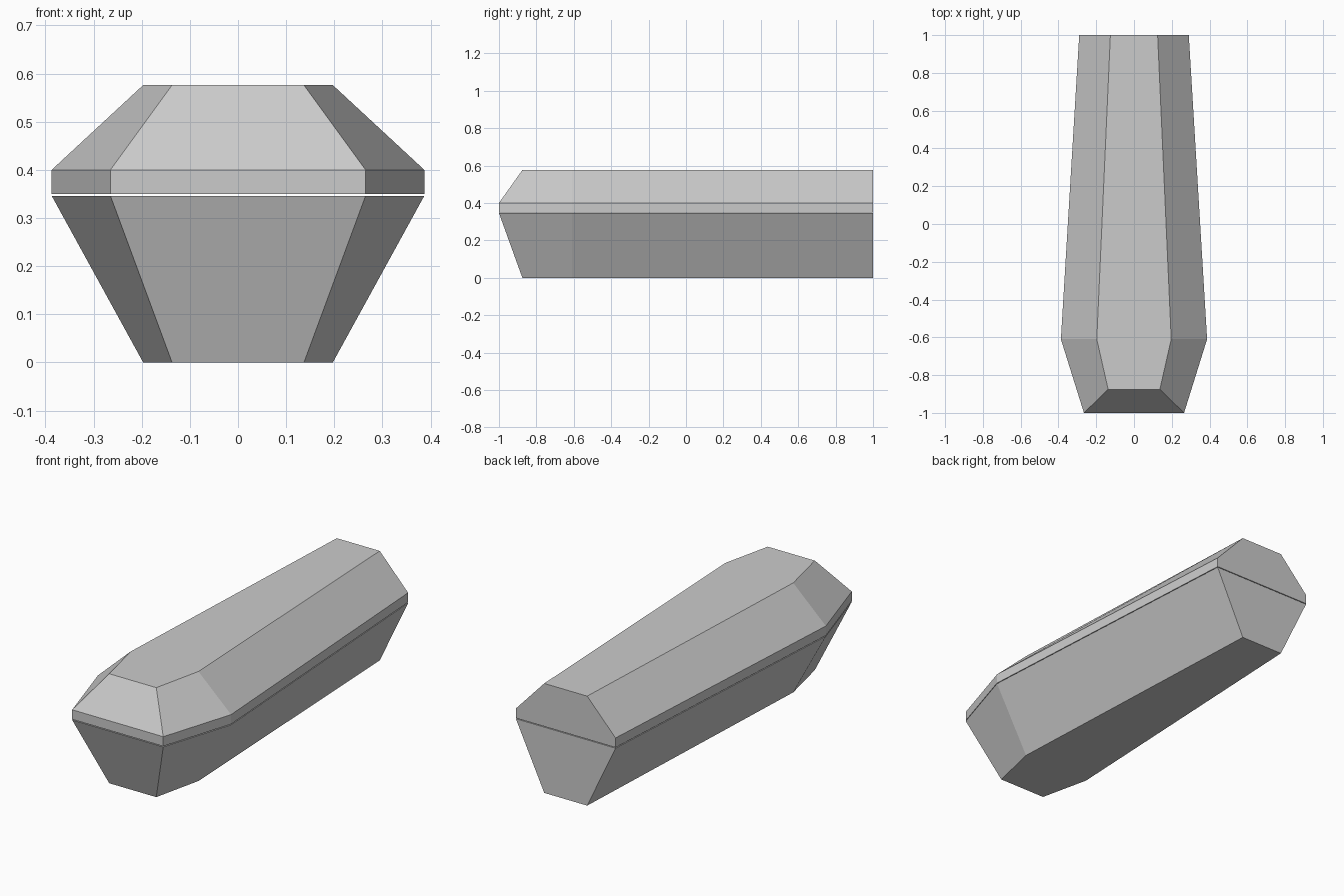
import bpy, bmesh

if "Cube" in bpy.data.objects:
    bpy.data.objects.remove(bpy.data.objects["Cube"])

# Half outlines (x, y) from the front end to the back end
WIDE = [(0.265, -1.0), (0.387, -0.61), (0.29, 1.0)]
NARROW = [(0.137, -0.875), (0.197, -0.61), (0.125, 1.0)]


def mirrored(half):
    """Close a half outline by mirroring it across x = 0."""
    return half + [(-x, y) for x, y in reversed(half)]


def loft(name, sections):
    """Solid through stacked outlines given as (half outline, z)."""
    bm = bmesh.new()
    rings = [[bm.verts.new((x, y, z)) for x, y in mirrored(half)]
             for half, z in sections]
    for low, high in zip(rings, rings[1:]):
        n = len(low)
        for i in range(n):
            j = (i + 1) % n
            bm.faces.new((low[i], low[j], high[j], high[i]))
    bm.faces.new(rings[0][::-1])
    bm.faces.new(rings[-1])
    bmesh.ops.recalc_face_normals(bm, faces=bm.faces)
    mesh = bpy.data.meshes.new(name)
    bm.to_mesh(mesh)
    bm.free()
    obj = bpy.data.objects.new(name, mesh)
    bpy.context.collection.objects.link(obj)
    return obj


# Tapered box, flaring up to the rim
loft("coffin_base", [(NARROW, 0.0), (WIDE, 0.346)])

# Lid with a straight rim and bevelled top, a thin gap above the base
loft("coffin_lid", [(WIDE, 0.35), (WIDE, 0.40), (NARROW, 0.576)])
